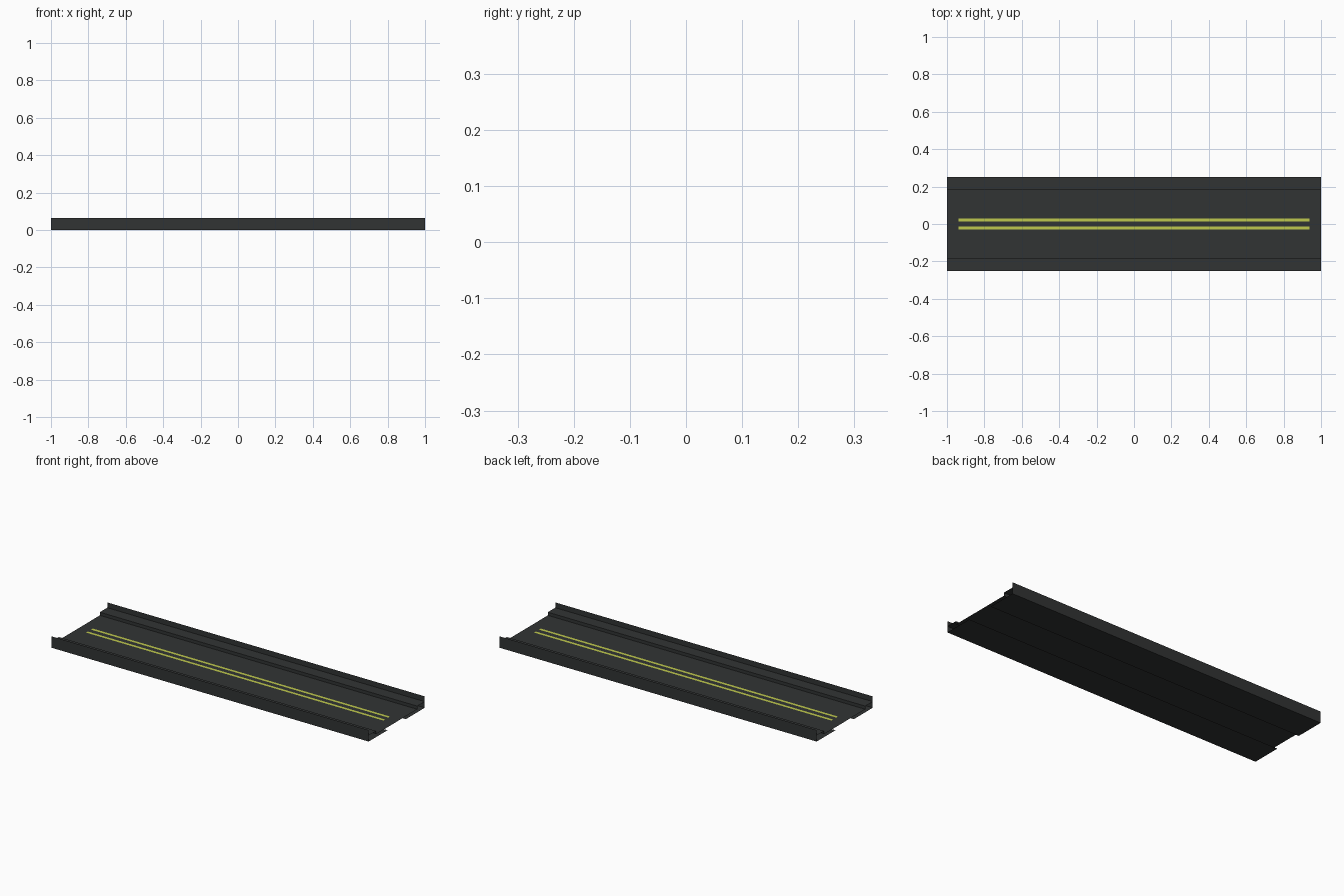
import bpy

if "Cube" in bpy.data.objects:
    bpy.data.objects.remove(bpy.data.objects["Cube"])

HALF = 1.0        # half length of the track
EDGE = 0.252      # outer wall
CURB = 0.185      # inner edge of the raised ledge
SLOT = 0.083      # inner edge of the underside flange
TOP, LEDGE, ROAD = 0.065, 0.035, 0.017


def material(name, color):
    m = bpy.data.materials.new(name)
    m.diffuse_color = (*color, 1)
    m.use_nodes = True
    m.node_tree.nodes["Principled BSDF"].inputs["Base Color"].default_value = m.diffuse_color
    return m


def sheet(name, profile, mat, half=HALF):
    """Extrude an open (y, z) profile along x as a thin sheet."""
    verts = [(x, y, z) for y, z in profile for x in (-half, half)]
    faces = [(2 * i, 2 * i + 1, 2 * i + 3, 2 * i + 2) for i in range(len(profile) - 1)]
    mesh = bpy.data.meshes.new(name)
    mesh.from_pydata(verts, [], faces)
    mesh.materials.append(mat)
    ob = bpy.data.objects.new(name, mesh)
    bpy.context.collection.objects.link(ob)
    return ob


dark = material("dark_plastic", (0.031, 0.034, 0.034))
yellow = material("yellow_paint", (0.52, 0.58, 0.075))

# Road surface with a raised ledge on each side
sheet("road_bed", [(-EDGE, LEDGE), (-CURB, LEDGE), (-CURB, ROAD),
                   (CURB, ROAD), (CURB, LEDGE), (EDGE, LEDGE)], dark)

for side, s in (("front", -1), ("back", 1)):
    # Side wall folding under into the connector flange
    pts = [(s * EDGE, TOP), (s * EDGE, 0), (s * SLOT, 0)]
    sheet(side + "_rail", pts if s < 0 else pts[::-1], dark)
    # Painted centre stripe
    y = s * 0.022
    sheet(side + "_stripe", [(y - 0.008, ROAD + 0.001), (y + 0.008, ROAD + 0.001)],
          yellow, 0.937)
